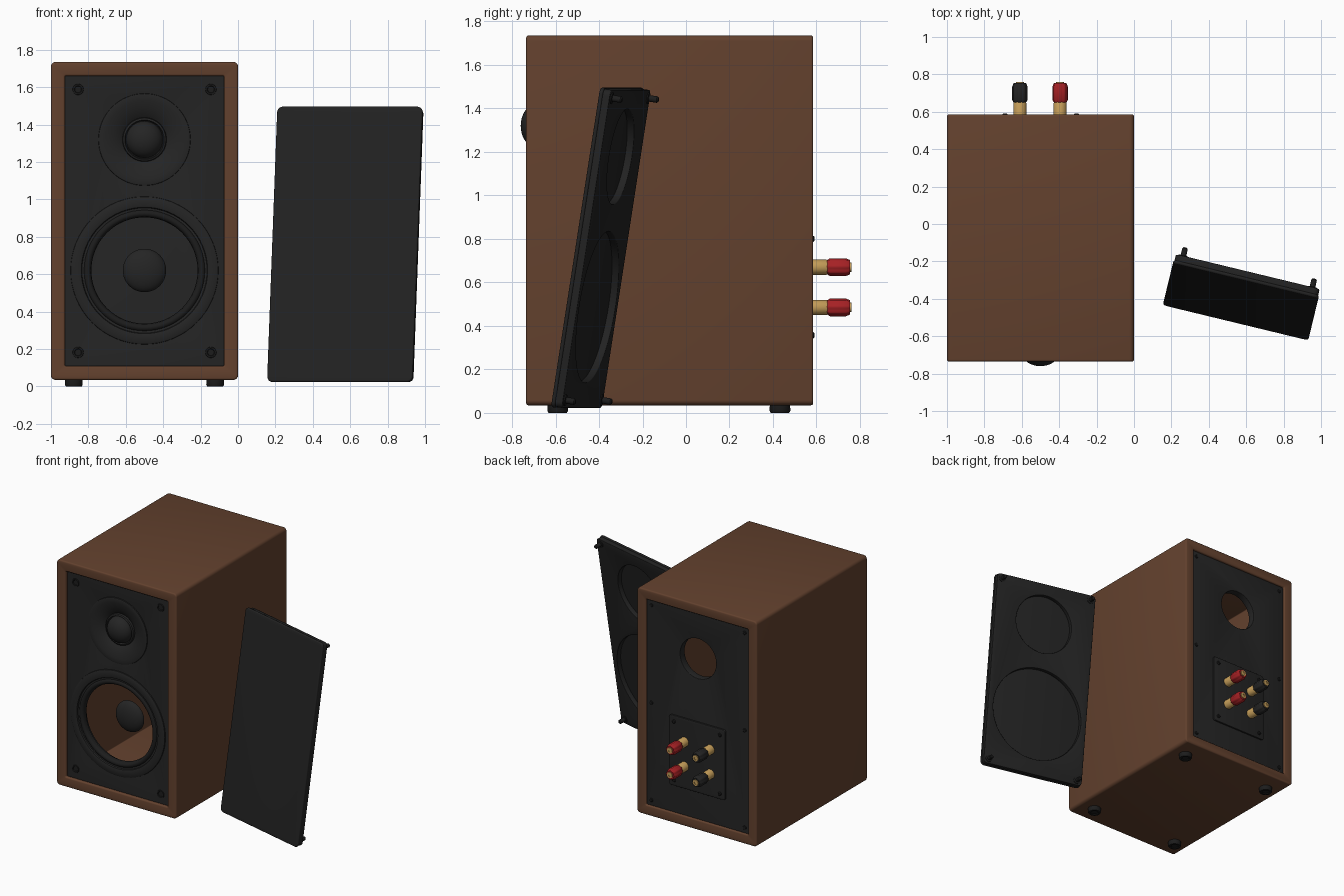
import bpy, bmesh
from math import sin, cos, pi, radians
from mathutils import Matrix, Vector

cube = bpy.data.objects.get("Cube")
if cube:
    bpy.data.objects.remove(cube, do_unlink=True)


def material(name, color, rough=0.6):
    m = bpy.data.materials.new(name)
    m.use_nodes = True
    m.diffuse_color = (*color, 1)
    bsdf = m.node_tree.nodes["Principled BSDF"]
    bsdf.inputs["Base Color"].default_value = (*color, 1)
    bsdf.inputs["Roughness"].default_value = rough
    return m


WOOD = material("walnut brown", (0.125, 0.053, 0.027))
BLACK = material("matte black", (0.018, 0.018, 0.018))
CLOTH = material("grille black", (0.016, 0.016, 0.016))
RUBBER = material("rubber black", (0.012, 0.012, 0.012))
RED = material("terminal red", (0.38, 0.015, 0.018))
GOLD = material("brass gold", (0.56, 0.34, 0.10))


def finish(obj, mat):
    obj.data.materials.clear()
    obj.data.materials.append(mat)
    bpy.ops.object.select_all(action="DESELECT")
    obj.select_set(True)
    bpy.context.view_layer.objects.active = obj
    bpy.ops.object.shade_smooth_by_angle(angle=radians(35))
    return obj


def outline(x, z, hw, hh, r, steps):
    """Rounded rectangle; a circle when hw = hh = r."""
    pts = []
    for k, (sx, sz) in enumerate([(1, 1), (-1, 1), (-1, -1), (1, -1)]):
        for i in range(steps + 1):
            a = (k + i / steps) * pi / 2
            p = Vector((x + sx * (hw - r) + r * cos(a), z + sz * (hh - r) + r * sin(a), 0))
            if not pts or (p - pts[-1]).length > 1e-4:
                pts.append(p)
    if (pts[0] - pts[-1]).length < 1e-4:
        pts.pop()
    return pts


def slab(name, mat, rect, y0, y1, holes=(), bevel=0.004):
    """Upright plate from y0 to y1 with rounded rectangle holes."""
    cu = bpy.data.curves.new(name, "CURVE")
    cu.dimensions, cu.fill_mode = "2D", "BOTH"
    cu.extrude, cu.bevel_depth, cu.bevel_resolution = (y1 - y0) / 2 - bevel, bevel, 2
    for i, (x, z, hw, hh, r) in enumerate([rect, *holes]):
        d = bevel if i else -bevel
        pts = outline(x, z, hw + d, hh + d, max(r + d, 0.002), 16 if r > 0.1 else 5)
        sp = cu.splines.new("POLY")
        sp.points.add(len(pts) - 1)
        for q, p in zip(sp.points, pts):
            q.co = (*p, 1)
        sp.use_cyclic_u = True
    obj = bpy.data.objects.new(name, cu)
    bpy.context.collection.objects.link(obj)
    bpy.ops.object.select_all(action="DESELECT")
    obj.select_set(True)
    bpy.context.view_layer.objects.active = obj
    bpy.ops.object.convert(target="MESH")
    obj = bpy.context.view_layer.objects.active
    bm = bmesh.new()
    bm.from_mesh(obj.data)
    bmesh.ops.remove_doubles(bm, verts=bm.verts, dist=1e-5)
    bmesh.ops.recalc_face_normals(bm, faces=bm.faces)
    bm.transform(Matrix.Translation((0, (y0 + y1) / 2, 0)) @ Matrix.Rotation(pi / 2, 4, "X"))
    bm.to_mesh(obj.data)
    bm.free()
    return finish(obj, mat)


def lathe(name, mat, profile, loc, segs=32, upright=False, knurl=0):
    """Turn (radius, depth) points about the y axis, or z when upright."""
    bm = bmesh.new()
    rings = []
    for r, y in profile:
        ring = []
        for i in range(segs):
            rr, a = r * (1 - knurl * (i // 2 % 2)), 2 * pi * i / segs
            ring.append(bm.verts.new((rr * cos(a), y, rr * sin(a))))
        rings.append(ring)
    for a, b in zip(rings, rings[1:]):
        for i in range(segs):
            j = (i + 1) % segs
            bm.faces.new((a[i], a[j], b[j], b[i]))
    bmesh.ops.remove_doubles(bm, verts=bm.verts, dist=1e-5)
    bmesh.ops.recalc_face_normals(bm, faces=bm.faces)
    # open shells look toward the front
    if sum(f.normal.y * f.calc_area() for f in bm.faces) > 1e-5:
        bmesh.ops.reverse_faces(bm, faces=bm.faces)
    if upright:
        bm.transform(Matrix.Rotation(pi / 2, 4, "X"))
    me = bpy.data.meshes.new(name)
    bm.to_mesh(me)
    bm.free()
    obj = bpy.data.objects.new(name, me)
    obj.location = loc
    bpy.context.collection.objects.link(obj)
    return finish(obj, mat)


def circle(x, z, r):
    return (x, z, r, r, r)


def dome(r, y, height, n=10):
    return [(r * cos(i / n * pi / 2), y - height * sin(i / n * pi / 2)) for i in range(n + 1)]


CX, CZ, TWEETER, WOOFER = -0.5, 0.885, 1.32, 0.62
opening = (CX, CZ, 0.425, 0.775, 0.006)
baffle = (CX, CZ, 0.427, 0.777, 0.006)

# Cabinet shell and its two panels
slab("cabinet", WOOD, (CX, CZ, 0.5, 0.85, 0.025), -0.735, 0.585, [opening], 0.01)
slab("front_panel", BLACK, baffle, -0.715, -0.66,
     [circle(CX, TWEETER, 0.21), circle(CX, WOOFER, 0.3)])
slab("back_panel", BLACK, baffle, 0.515, 0.57, [circle(CX, 1.32, 0.15)])

# Tweeter
lathe("tweeter_flange", BLACK, [(0.247, -0.712), (0.245, -0.722), (0.238, -0.724), (0.21, -0.722),
      (0.17, -0.712), (0.135, -0.697), (0.118, -0.685), (0.115, -0.70), (0.105, -0.705),
      (0.1, -0.69), (0.09, -0.69)], (CX, 0, TWEETER), 64)
lathe("tweeter_dome", BLACK, dome(0.098, -0.69, 0.07), (CX, 0, TWEETER), 48)

# Woofer with open centre
lathe("woofer_basket", BLACK, [(0.396, -0.712), (0.394, -0.722), (0.388, -0.725), (0.345, -0.728),
      (0.338, -0.725), (0.332, -0.708), (0.325, -0.704)], (CX, 0, WOOFER), 64)
roll = [(0.306 + 0.02 * cos(i * pi / 8), -0.704 - 0.022 * sin(i * pi / 8)) for i in range(9)]
lathe("woofer_surround", RUBBER, roll + [(0.284, -0.69)], (CX, 0, WOOFER), 64)
lathe("woofer_dust_cap", BLACK, dome(0.116, -0.57, 0.05), (CX, 0, WOOFER), 48)

# Grille sockets, feet and back panel screws
for sx in (-1, 1):
    for sz in (-1, 1):
        lathe("grille_socket", RUBBER, [(0.03, -0.712), (0.028, -0.722), (0.02, -0.722),
              (0.017, -0.716), (0, -0.716)], (CX + sx * 0.355, 0, CZ + sz * 0.703), 24)
    for y in (-0.59, 0.432):
        lathe("foot", RUBBER, [(0, 0.045), (0.046, 0.045), (0.048, 0.01), (0.042, 0),
              (0.028, 0), (0.025, 0.006), (0, 0.006)], (CX + sx * 0.378, y, 0), 32, True)
    for z in (0.15, 0.885, 1.62):
        lathe("panel_screw", RUBBER, [(0, 0.565), (0.014, 0.565), (0.014, 0.574), (0.01, 0.577),
              (0, 0.577)], (CX + sx * 0.39, 0, z), 16)

# Terminal plate with binding posts
slab("terminal_plate", BLACK, (CX, 0.58, 0.235, 0.265, 0.02), 0.565, 0.582)
for x in (-0.69, -0.308):
    for z in (0.357, 0.8):
        lathe("plate_screw", RUBBER, [(0, 0.575), (0.014, 0.575), (0.014, 0.586), (0.009, 0.591),
              (0, 0.591)], (x, 0, z), 16)
for x, mat in ((-0.61, BLACK), (-0.395, RED)):
    for z in (0.485, 0.67):
        lathe("post_base", GOLD, [(0, 0.57), (0.035, 0.57), (0.035, 0.645), (0.031, 0.652),
              (0, 0.652)], (x, 0, z), 24)
        lathe("post_knob", mat, [(0, 0.648), (0.032, 0.648), (0.041, 0.662), (0.041, 0.735),
              (0.033, 0.754), (0, 0.754)], (x, 0, z), 32, knurl=0.08)
        lathe("post_tip", GOLD, [(0, 0.75), (0.022, 0.75), (0.022, 0.76), (0.011, 0.76),
              (0.011, 0.755), (0, 0.755)], (x, 0, z), 16)

# Leaning grille: cloth front, frame with openings, pegs
grille = [
    slab("grille_cloth", CLOTH, (0, 0, 0.4, 0.745, 0.03), -0.027, -0.008, (), 0.008),
    slab("grille_frame", CLOTH, (0, 0, 0.395, 0.74, 0.028), -0.012, 0.025,
         [circle(0, 0.43, 0.222), circle(0, -0.27, 0.352)]),
]
for sx in (-1, 1):
    for sz in (-1, 1):
        spot = (sx * 0.355, 0, sz * 0.703)
        grille.append(lathe("grille_peg", RUBBER, [(0, 0.02), (0.026, 0.02), (0.026, 0.03),
                      (0.015, 0.032), (0.015, 0.07), (0.01, 0.076), (0, 0.076)], spot, 20))
lean = (Matrix.Translation((0.576, -0.39, 0.757)) @ Matrix.Rotation(radians(-13.6), 4, "Z")
        @ Matrix.Rotation(radians(-9), 4, "X"))
for part in grille:
    part.matrix_world = lean @ Matrix.Translation(part.location)
